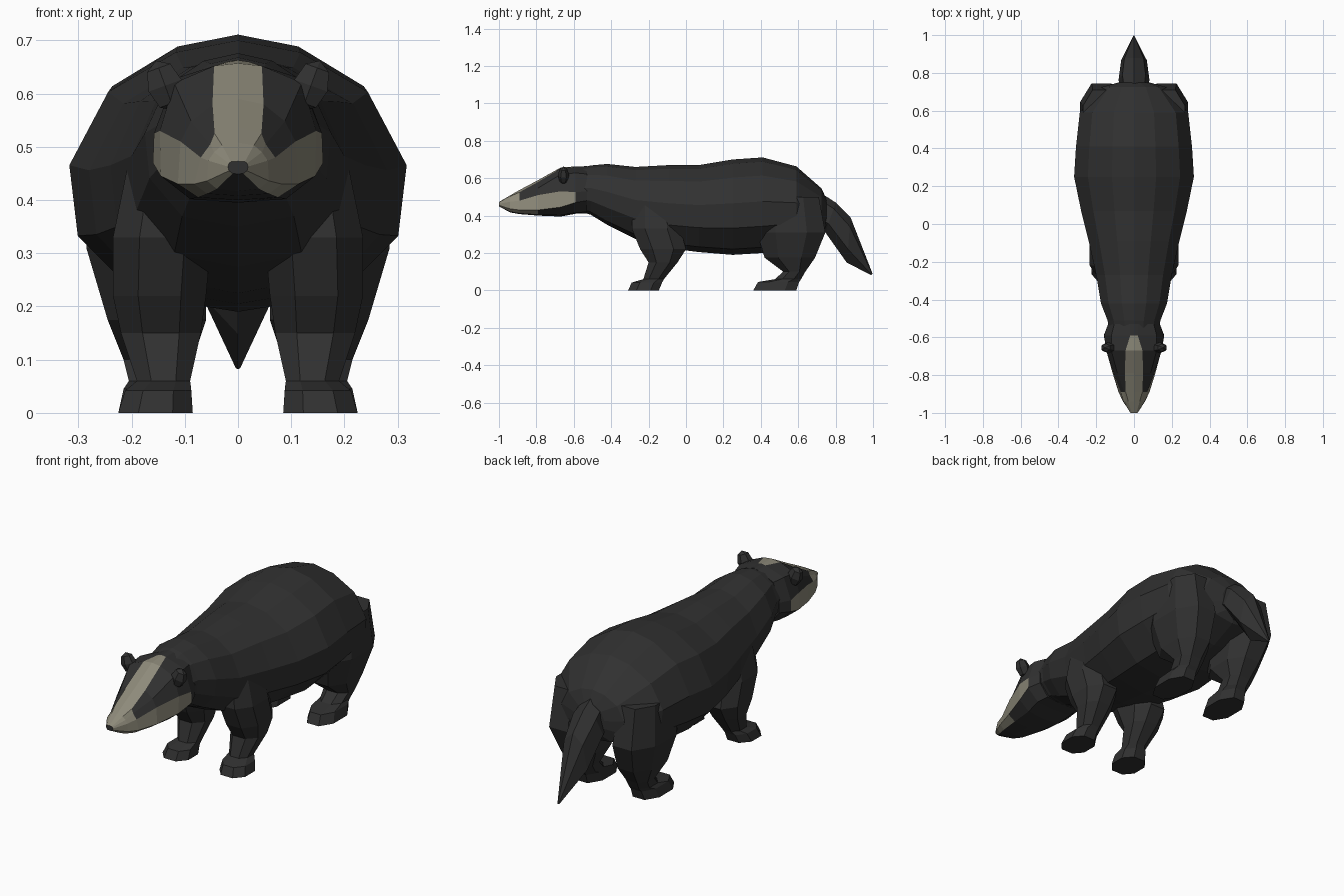
import bpy, bmesh
from mathutils import Matrix

if "Cube" in bpy.data.objects:
    bpy.data.objects.remove(bpy.data.objects["Cube"])


def material(name, col):
    m = bpy.data.materials.new(name)
    m.diffuse_color = (*col, 1)
    m.use_nodes = True
    m.node_tree.nodes["Principled BSDF"].inputs["Base Color"].default_value = m.diffuse_color
    return m


DARK = material("dark fur", (0.03, 0.03, 0.03))
CREAM = material("cream fur", (0.27, 0.255, 0.195))
BLACK = material("nose black", (0.012, 0.012, 0.014))


def finish(name, bm, mats):
    bmesh.ops.recalc_face_normals(bm, faces=bm.faces)
    me = bpy.data.meshes.new(name)
    bm.to_mesh(me)
    bm.free()
    for m in mats:
        me.materials.append(m)
    ob = bpy.data.objects.new(name, me)
    bpy.context.collection.objects.link(ob)
    return ob


def loft(name, rings, mats=(DARK,), rule=None):
    """Skin closed rings of equal length; rule(ring, segment) gives the material."""
    bm = bmesh.new()
    vs = [[bm.verts.new(p) for p in r] for r in rings]
    n = len(rings[0])
    for i in range(len(vs) - 1):
        for j in range(n):
            k = (j + 1) % n
            f = bm.faces.new((vs[i][j], vs[i][k], vs[i + 1][k], vs[i + 1][j]))
            if rule:
                f.material_index = rule(i, j)
    bm.faces.new(vs[0])
    bm.faces.new(vs[-1])
    return finish(name, bm, mats)


def mirror_ring(half, y):
    """Half outline (top centre to bottom centre) to a full ring at y."""
    right = [(x, y, z) for x, z in half]
    return right + [(-x, y, z) for x, z in half[-2:0:-1]]


# Body: one cross-section scaled along the spine (y, half width, top, bottom)
SECTION = [(0, 1), (.37, .956), (.77, .81), (1, .54), (.95, .28), (.6, .06), (0, 0)]
spine = [(-.60, .125, .645, .43), (-.51, .14, .668, .405), (-.42, .175, .676, .35),
         (-.27, .20, .66, .275), (-.09, .24, .67, .225), (.07, .28, .67, .205),
         (.25, .317, .70, .19), (.41, .307, .711, .20), (.59, .287, .663, .24),
         (.725, .17, .545, .30), (.75, .08, .49, .34)]
loft("body", [mirror_ring([(x * w, b + z * (t - b)) for x, z in SECTION], y)
              for y, w, t, b in spine])

# Head: outline points are top, stripe edge, brow, cheek top, cheek bottom, jaw, chin
head = {
    -1.0: [(0, .473), (.013, .472), (.017, .469), (.019, .463), (.017, .455), (.01, .45), (0, .449)],
    -.94: [(0, .508), (.030, .503), (.045, .49), (.056, .474), (.058, .436), (.04, .421), (0, .417)],
    -.89: [(0, .537), (.044, .525), (.052, .505), (.070, .480), (.082, .43), (.058, .412), (0, .408)],
    -.79: [(0, .590), (.048, .580), (.088, .548), (.108, .510), (.113, .430), (.075, .405), (0, .40)],
    -.67: [(0, .657), (.045, .652), (.120, .62), (.147, .53), (.145, .445), (.09, .402), (0, .395)],
    -.59: [(0, .663), (.020, .66), (.120, .628), (.158, .525), (.160, .47), (.10, .415), (0, .41)],
    -.53: [(0, .664), (.020, .66), (.105, .622), (.137, .53), (.137, .48), (.09, .42), (0, .412)],
}


def badge(i, j):
    s = min(j, 11 - j)          # segment counted from the top on either side
    if i >= 5:
        return 0
    if s in (0, 3) or (s in (1, 2) and i < 2) or (s == 4 and i < 3):
        return 1
    return 0


loft("head", [mirror_ring(h, y) for y, h in head.items()], (DARK, CREAM), badge)

# Nose pad on the snout tip
bm = bmesh.new()
bmesh.ops.create_icosphere(bm, subdivisions=1, radius=1,
                           matrix=Matrix.Translation((0, -.985, .463)) @ Matrix.Diagonal((.02, .016, .012, 1)))
finish("nose", bm, (BLACK,))


def octagon(z, y0, y1, x0, x1, side, c=.27):
    """Chamfered rectangle at height z."""
    pts = [(c, 0), (1 - c, 0), (1, c), (1, 1 - c), (1 - c, 1), (c, 1), (0, 1 - c), (0, c)]
    return [(side * (x0 + u * (x1 - x0)), y0 + v * (y1 - y0), z) for u, v in pts]


# Legs with paws (z, y front, y back, x inner, x outer)
front = [(0, -.31, -.145, .085, .225), (.042, -.29, -.128, .088, .212), (.06, -.228, -.118, .09, .19),
         (.15, -.20, -.045, .07, .22), (.22, -.245, .0, .06, .235), (.33, -.29, -.03, .05, .235),
         (.50, -.28, -.06, .05, .2)]
rear = [(0, .36, .59, .085, .225), (.045, .385, .605, .088, .215), (.06, .475, .615, .09, .205),
        (.10, .52, .638, .085, .215), (.175, .42, .69, .06, .245), (.31, .38, .745, .06, .285),
        (.50, .40, .71, .08, .27)]
for side, label in ((1, "right"), (-1, "left")):
    loft(f"front_leg_{label}", [octagon(*r, side) for r in front])
    loft(f"rear_leg_{label}", [octagon(*r, side) for r in rear])

    # Ear
    bm = bmesh.new()
    bmesh.ops.create_uvsphere(bm, u_segments=6, v_segments=4, radius=1,
                              matrix=Matrix.Translation((side * .137, -.655, .615))
                              @ Matrix.Rotation(side * .35, 4, 'Y')
                              @ Matrix.Diagonal((.038, .03, .05, 1)))
    finish(f"ear_{label}", bm, (DARK,))

# Tail: hexagonal rings (top y, top z, bottom y, bottom z, half width)
tail = [(.66, .56, .69, .33, .06), (.80, .47, .745, .31, .082),
        (.88, .39, .86, .148, .068), (.998, .088, .99, .082, .004)]
rings = []
for ty, tz, by, bz, w in tail:
    def at(x, t):
        return (x * w, by + t * (ty - by), bz + t * (tz - bz))
    rings.append([at(0, 1), at(.75, .8), at(1, .3), at(0, 0), at(-1, .3), at(-.75, .8)])
loft("tail", rings)
